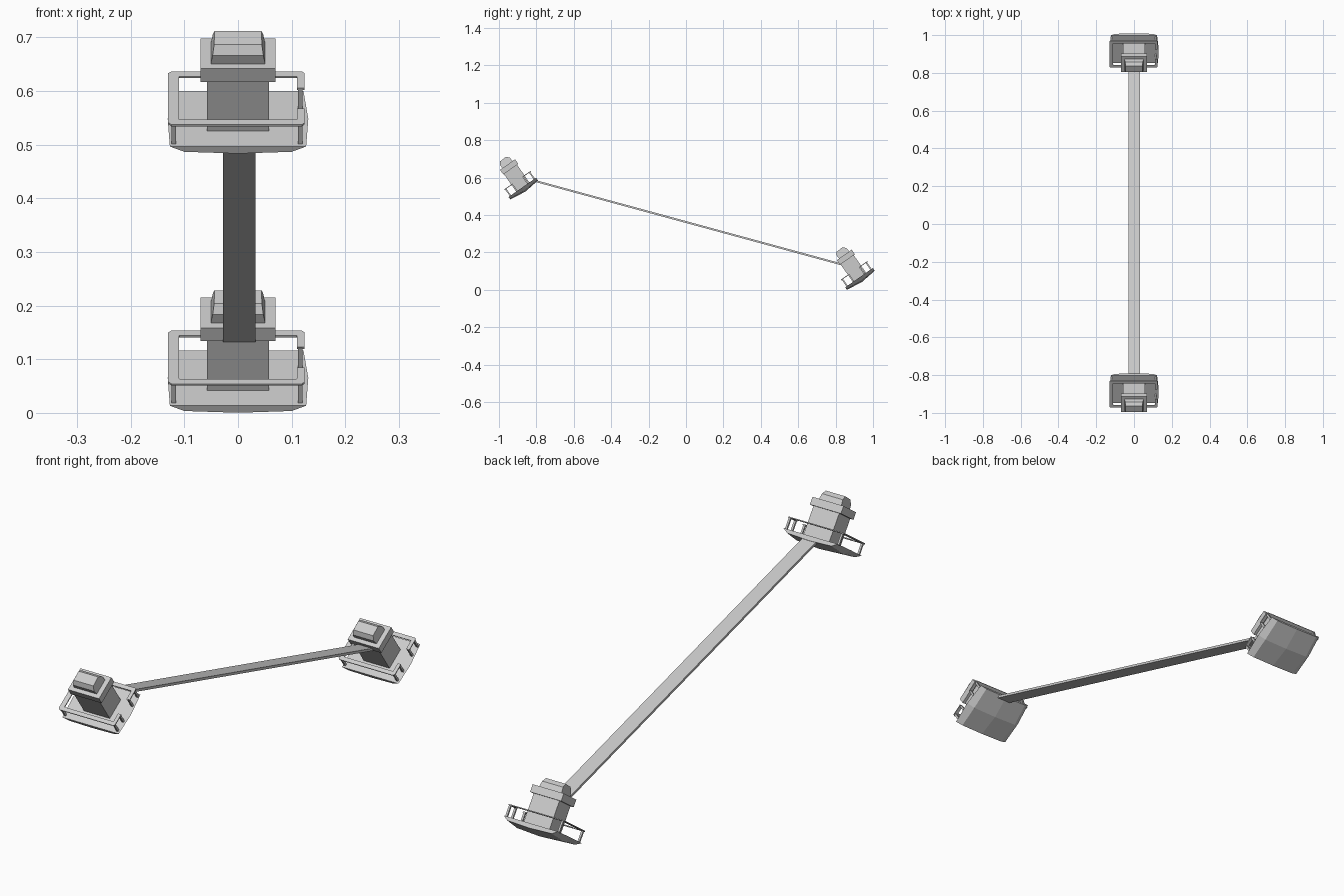
import bpy, bmesh
from math import radians
from mathutils import Matrix, Vector

if "Cube" in bpy.data.objects:
    bpy.data.objects.remove(bpy.data.objects["Cube"])

TILT = radians(35)
PODS = {"upper": (0, -0.875, 0.548), "lower": (0, 0.925, 0.065)}


def make(name, bm, matrix):
    bmesh.ops.recalc_face_normals(bm, faces=bm.faces)
    me = bpy.data.meshes.new(name)
    bm.to_mesh(me)
    bm.free()
    ob = bpy.data.objects.new(name, me)
    ob.matrix_world = matrix
    bpy.context.collection.objects.link(ob)
    return ob


def loft(rings):
    """Skin closed rings of points and cap both ends."""
    bm = bmesh.new()
    vs = [[bm.verts.new(p) for p in r] for r in rings]
    n = len(rings[0])
    for a, b in zip(vs, vs[1:]):
        for i in range(n):
            bm.faces.new((a[i], a[(i + 1) % n], b[(i + 1) % n], b[i]))
    bm.faces.new(vs[0])
    bm.faces.new(vs[-1])
    return bm


def add_box(bm, x0, x1, y0, y1, z0, z1):
    m = Matrix.Translation(((x0 + x1) / 2, (y0 + y1) / 2, (z0 + z1) / 2))
    m = m @ Matrix.Diagonal((x1 - x0, y1 - y0, z1 - z0, 1))
    bmesh.ops.create_cube(bm, size=1, matrix=m)


def box(name, matrix, *dims):
    bm = bmesh.new()
    add_box(bm, *dims)
    return make(name, bm, matrix)


def build_pod(tag, loc):
    m = Matrix.Translation(loc) @ Matrix.Rotation(TILT, 4, 'X')

    # Shallow hull: cross-sections along its length with a V keel
    sections = [(-0.09, 0.127, 0.10, -0.012, -0.016),
                (0.0, 0.131, 0.105, -0.022, -0.028),
                (0.09, 0.122, 0.10, -0.014, -0.018)]
    make(tag + "_hull", loft([[(-w, y, 0), (-b, y, zb), (0, y, zk), (b, y, zb), (w, y, 0)]
                              for y, w, b, zb, zk in sections]), m)

    # Tower and collar
    box(tag + "_tower", m, -0.058, 0.058, -0.04, 0.046, -0.005, 0.118)
    box(tag + "_collar", m, -0.07, 0.07, -0.044, 0.054, 0.115, 0.145)

    # Chamfered cap, narrower toward the top
    prof = [(-0.028, 0.143), (-0.03, 0.165), (-0.018, 0.182), (0.022, 0.184),
            (0.036, 0.168), (0.038, 0.143)]
    make(tag + "_cap", loft([[(s * (0.051 - (z - 0.143) * 0.17), y, z) for y, z in prof]
                             for s in (-1, 1)]), m)

    # Handrail: flat strip with cut corners and a gate gap on the +x side
    outer = [(0.124, 0.033), (0.124, 0.081), (0.119, 0.087), (-0.124, 0.087), (-0.13, 0.081),
             (-0.13, -0.079), (-0.124, -0.086), (0.119, -0.086), (0.124, -0.08), (0.124, -0.033)]
    inner = [(0.110, 0.033), (0.110, 0.07), (0.109, 0.071), (-0.109, 0.071), (-0.11, 0.07),
             (-0.11, -0.069), (-0.109, -0.07), (0.109, -0.07), (0.110, -0.069), (0.110, -0.033)]
    make(tag + "_handrail", loft([[(*o, 0.043), (*i, 0.043), (*i, 0.047), (*o, 0.047)]
                                  for o, i in zip(outer, inner)]), m)

    # Rail posts at corners and gate
    bm = bmesh.new()
    for x, y in [(-0.12, -0.078), (-0.12, 0.078), (0.116, -0.078), (0.116, 0.078),
                 (0.116, -0.036), (0.116, 0.036)]:
        add_box(bm, x - 0.004, x + 0.004, y - 0.004, y + 0.004, -0.002, 0.045)
    make(tag + "_rail_posts", bm, m)


for tag, loc in PODS.items():
    build_pod(tag, loc)

# Long sloping beam joining the pods
a, b = Vector((0.0025, -0.806, 0.582)), Vector((0.0025, 0.828, 0.137))
rot = (b - a).to_track_quat('Y', 'Z').to_matrix().to_4x4()
box("beam", Matrix.Translation((a + b) / 2) @ rot,
    -0.0305, 0.0305, -(b - a).length / 2, (b - a).length / 2, -0.005, 0.005)
